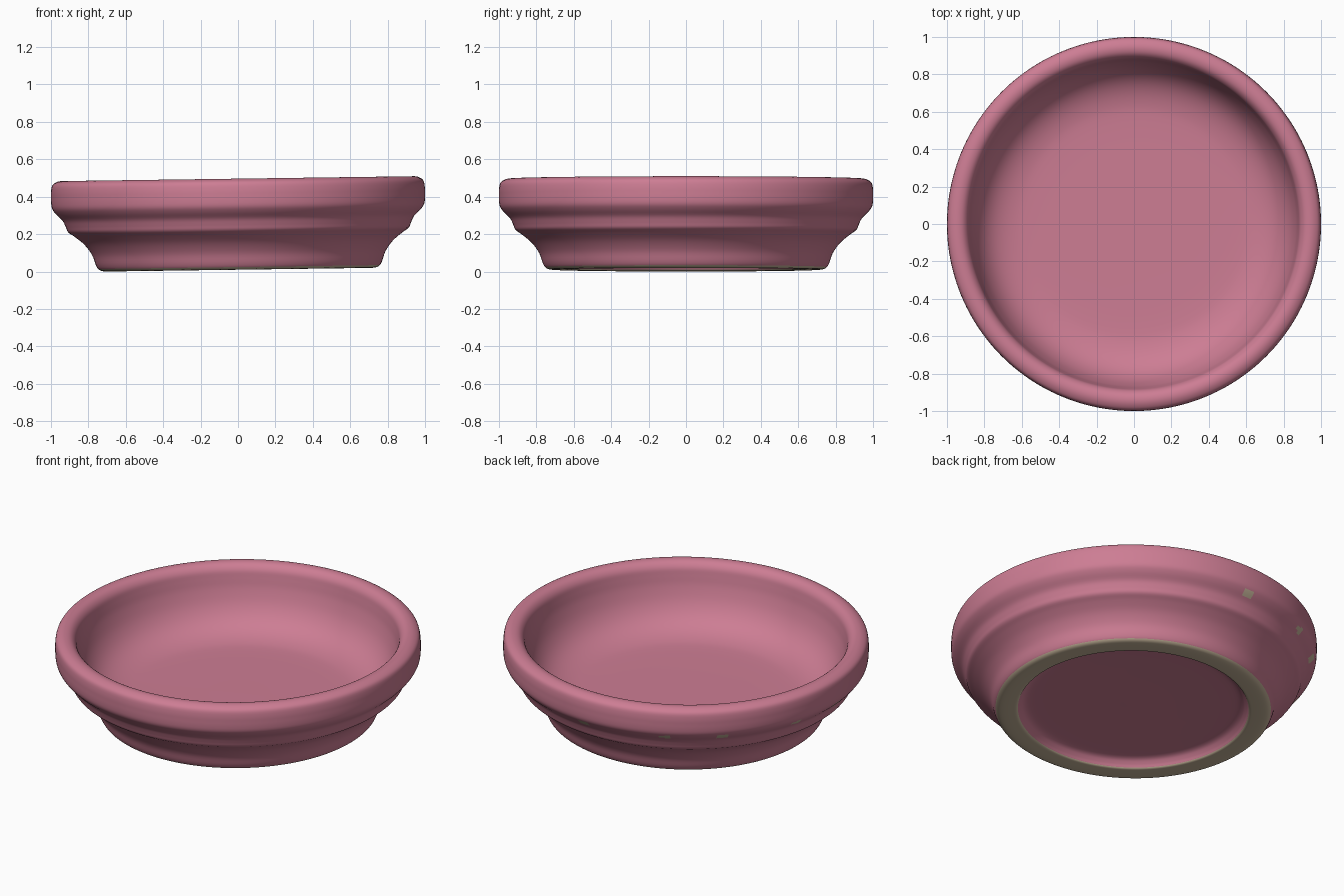
import bpy
import bmesh
from math import atan2, cos, sin, radians, pi, hypot
from mathutils import Vector, Matrix

cube = bpy.data.objects.get("Cube")
if cube:
    bpy.data.objects.remove(cube, do_unlink=True)


def make_material(name, rgb):
    mat = bpy.data.materials.new(name)
    mat.use_nodes = True
    mat.diffuse_color = (*rgb, 1)
    mat.node_tree.nodes["Principled BSDF"].inputs["Base Color"].default_value = (*rgb, 1)
    return mat


def smooth_profile(points, steps):
    """Catmull-Rom curve through (radius, height) points."""
    pts = [Vector(p) for p in points]
    pts = [pts[0]] + pts + [pts[-1]]
    out = []
    for a, b, c, d in zip(pts, pts[1:], pts[2:], pts[3:]):
        for i in range(steps):
            t = i / steps
            out.append(0.5 * (2 * b + (c - a) * t + (2 * a - 5 * b + 4 * c - d) * t ** 2
                              + (3 * b - a - 3 * c + d) * t ** 3))
    return out + [pts[-1]]


# Half section: recessed underside, foot ring, stepped wall, rim, bowl, floor
PROFILE = [
    (0, .065), (.3, .065), (.52, .064), (.59, .058), (.62, .035), (.635, .015),
    (.66, .011), (.72, .011), (.748, .02), (.765, .045), (.785, .1), (.825, .155),
    (.875, .197), (.91, .222), (.923, .25), (.94, .285), (.975, .32), (.995, .35),
    (1, .39), (1, .43), (.993, .472), (.97, .491), (.94, .497), (.91, .488),
    (.888, .462), (.878, .42), (.865, .36), (.835, .28), (.79, .215), (.73, .17),
    (.65, .142), (.55, .132), (.3, .13), (0, .13),
]
SEGMENTS = 192
MARK_ANGLES = [radians(135 + a) for a in (-45, -16.5, 2, 28.5, 47)]


def is_bare_clay(c):
    """Foot ring underside, and small kiln marks below the rim."""
    r = hypot(c.x, c.y)
    if c.z < .027 and r > .63:
        return True
    if r < .93 or not .29 < c.z < .35:
        return False
    for a in MARK_ANGLES:
        off = (atan2(c.y, c.x) - a + pi) % (2 * pi) - pi
        if (off * r / .032) ** 2 + ((c.z - .319) / .015) ** 2 < 1:
            return True
    return False


# Revolve the section
bm = bmesh.new()
rings = []
for r, z in smooth_profile(PROFILE, 4):
    if r < 1e-4:
        rings.append([bm.verts.new((0, 0, z))] * SEGMENTS)
    else:
        r = min(r, 1)
        rings.append([bm.verts.new((r * cos(2 * pi * i / SEGMENTS),
                                    r * sin(2 * pi * i / SEGMENTS), z))
                      for i in range(SEGMENTS)])
for low, high in zip(rings, rings[1:]):
    for i in range(SEGMENTS):
        j = (i + 1) % SEGMENTS
        corners = list(dict.fromkeys((low[i], low[j], high[j], high[i])))
        face = bm.faces.new(corners)
        face.smooth = True
        face.material_index = int(is_bare_clay(face.calc_center_median()))
bmesh.ops.recalc_face_normals(bm, faces=bm.faces)

# Slight lean of the hand-made dish
bm.transform(Matrix.Rotation(-.0138, 4, 'Y'))
lowest = min(v.co.z for v in bm.verts)
middle = (min(v.co.x for v in bm.verts) + max(v.co.x for v in bm.verts)) / 2
bm.transform(Matrix.Translation((-middle, 0, -lowest)))

mesh = bpy.data.meshes.new("dish")
bm.to_mesh(mesh)
bm.free()
mesh.materials.append(make_material("pink glaze", (.61, .205, .295)))
mesh.materials.append(make_material("bare clay", (.56, .455, .32)))
dish = bpy.data.objects.new("dish", mesh)
bpy.context.collection.objects.link(dish)
